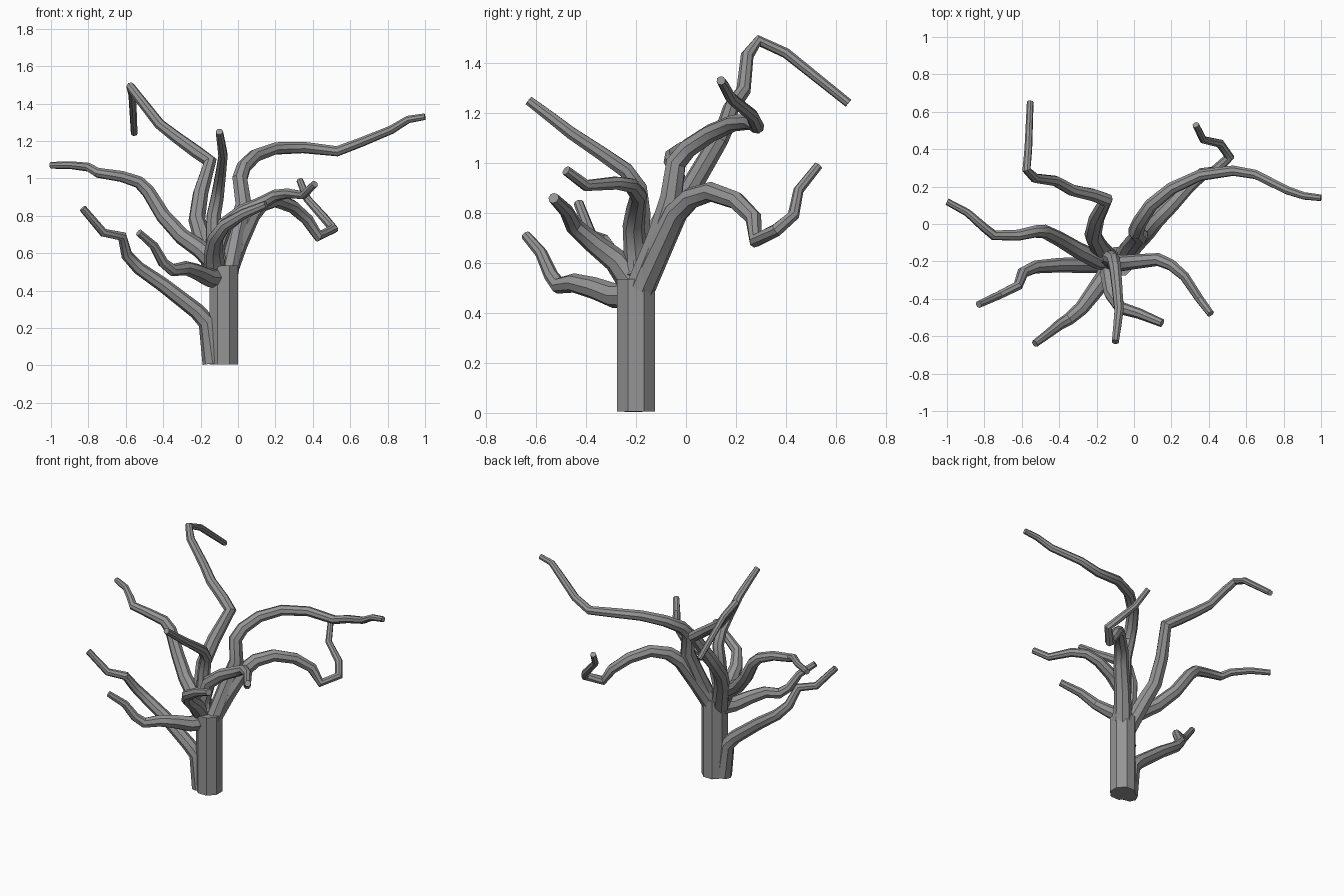
import bpy
import math

cube = bpy.data.objects.get("Cube")
if cube:
    bpy.data.objects.remove(cube, do_unlink=True)

# Single grey bark colour
bark = bpy.data.materials.new("grey_bark")
bark.use_nodes = True
bark_colour = (.3, .3, .3, 1)
bark.diffuse_color = bark_colour
bark.node_tree.nodes["Principled BSDF"].inputs["Base Color"].default_value = bark_colour


def select_only(obj):
    bpy.ops.object.select_all(action="DESELECT")
    obj.select_set(True)
    bpy.context.view_layer.objects.active = obj


def add_branch(name, base_radius, tip_radius, points):
    """Eight-sided tapering tube with closed ends along a path."""
    curve = bpy.data.curves.new(name, "CURVE")
    curve.dimensions = "3D"
    curve.bevel_depth = 1
    curve.bevel_resolution = 2
    curve.use_fill_caps = True
    curve.twist_mode = "MINIMUM"
    spline = curve.splines.new("POLY")
    spline.points.add(len(points) - 1)
    last = len(points) - 1
    for index, (point, location) in enumerate(zip(spline.points, points)):
        point.co = (*location, 1)
        blend = (index / last) ** .8
        point.radius = base_radius + (tip_radius - base_radius) * blend
    obj = bpy.data.objects.new(name, curve)
    bpy.context.collection.objects.link(obj)
    select_only(obj)
    bpy.ops.object.convert(target="MESH")
    obj = bpy.context.object
    obj.data.materials.clear()
    obj.data.materials.append(bark)
    bpy.ops.object.shade_smooth_by_angle(angle=math.radians(35))
    return obj


# Trunk: flat-sided octagonal post
bpy.ops.mesh.primitive_cylinder_add(
    vertices=8, radius=.083, depth=.53,
    location=(-.077, -.2, .27), rotation=(0, 0, math.pi / 8))
trunk = bpy.context.object
trunk.name = "trunk"
trunk.data.materials.append(bark)

# Long limb sweeping out to the left
add_branch("long_left_limb", .055, .018, [
    (-.05, -.19, .5), (-.01, -.11, .7), (.03, -.06, .86), (.01, -.04, 1),
    (.03, .01, 1.06), (.09, .1, 1.12), (.2, .19, 1.16), (.35, .26, 1.165),
    (.53, .285, 1.145), (.65, .265, 1.19), (.82, .18, 1.26),
    (.91, .15, 1.315), (1, .14, 1.33)])

# Tallest limb, bent over to the back at its tip
add_branch("tall_back_limb", .055, .018, [
    (-.12, -.2, .48), (-.19, -.12, .68), (-.22, -.06, .78), (-.2, .03, .92),
    (-.15, .13, 1.09), (-.22, .155, 1.14), (-.33, .18, 1.22),
    (-.42, .23, 1.29), (-.53, .245, 1.43), (-.575, .29, 1.49),
    (-.565, .4, 1.44), (-.555, .65, 1.24)])

# Limb stretching to the far right
add_branch("long_right_limb", .055, .018, [
    (-.1, -.21, .52), (-.2, -.19, .62), (-.3, -.14, .69), (-.4, -.08, .8),
    (-.48, -.04, .93), (-.53, -.04, .98), (-.62, -.06, 1.01),
    (-.75, -.06, 1.03), (-.8, -.02, 1.06), (-.89, .06, 1.07),
    (-1, .12, 1.07)])

# Low limb that splits from the foot of the trunk
add_branch("low_right_limb", .055, .02, [
    (-.135, -.21, .01), (-.165, -.21, .23), (-.22, -.22, .29),
    (-.4, -.22, .43), (-.53, -.23, .52), (-.595, -.26, .59),
    (-.62, -.33, .69), (-.72, -.38, .71), (-.83, -.43, .84)])

# Drooping front limb on the right
add_branch("low_front_limb", .058, .02, [
    (-.1, -.2, .47), (-.16, -.29, .47), (-.22, -.37, .5), (-.28, -.45, .52),
    (-.35, -.51, .51), (-.4, -.54, .55), (-.45, -.58, .64),
    (-.53, -.64, .71)])

# Upright limb leaning towards the front
add_branch("upright_front_limb", .05, .02, [
    (-.1, -.2, .5), (-.13, -.19, .68), (-.13, -.18, .8), (-.11, -.19, .9),
    (-.1, -.24, .97), (-.09, -.34, 1.04), (-.08, -.46, 1.12),
    (-.09, -.55, 1.19), (-.1, -.63, 1.25)])

# Arched limb on the front left
add_branch("arched_left_limb", .055, .02, [
    (-.11, -.2, .48), (-.12, -.2, .62), (-.07, -.21, .75), (.02, -.2, .82),
    (.13, -.19, .87), (.2, -.22, .91), (.27, -.28, .92), (.35, -.4, .91),
    (.41, -.48, .97)])

# Short stout limb on the front
add_branch("short_front_limb", .06, .022, [
    (-.12, -.2, .5), (-.13, -.28, .61), (-.12, -.37, .68),
    (-.07, -.45, .75), (.03, -.48, .81), (.15, -.53, .86)])

# Hooked limb that dips and curls up again at the back left
add_branch("hooked_back_limb", .058, .018, [
    (-.06, -.18, .5), (0, -.11, .65), (.07, -.04, .8), (.12, .02, .86),
    (.2, .1, .885), (.29, .2, .85), (.37, .27, .78), (.43, .28, .69),
    (.51, .36, .73), (.46, .43, .79), (.37, .45, .89), (.33, .53, .99)])
